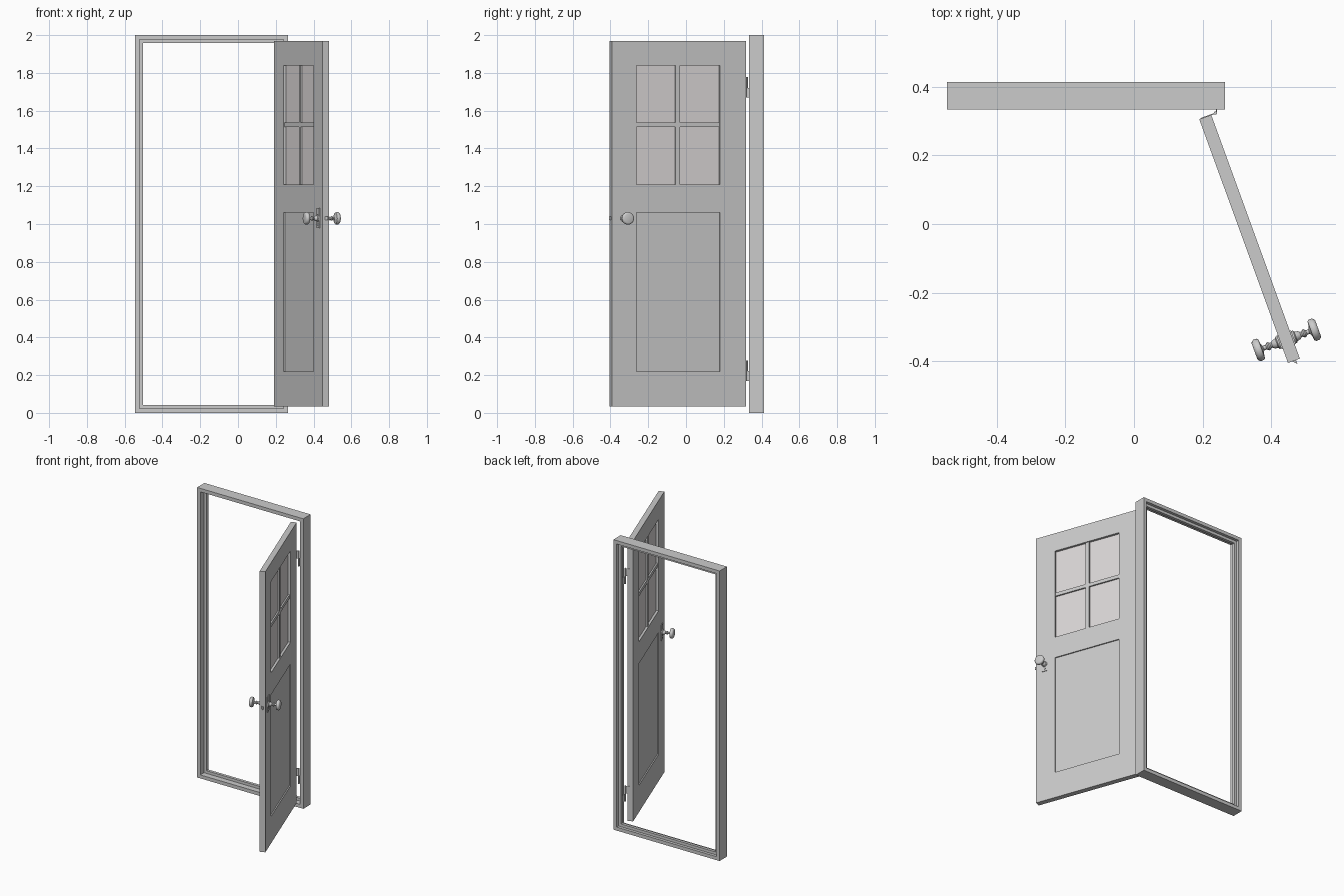
import bpy, bmesh
from math import radians, pi, cos, sin
from mathutils import Matrix, Vector

if "Cube" in bpy.data.objects:
    bpy.data.objects.remove(bpy.data.objects["Cube"])

# door space: x runs from hinge edge to free edge, y through the thickness
DOOR = Matrix.Translation((0.19, 0.305, 0)) @ Matrix.Rotation(radians(-70), 4, 'Z')
W, T, Z0, Z1 = 0.755, 0.037, 0.035, 1.97
ID = Matrix.Identity(4)


def finish(name, bm, mat):
    bmesh.ops.recalc_face_normals(bm, faces=bm.faces)
    me = bpy.data.meshes.new(name)
    bm.to_mesh(me)
    bm.free()
    ob = bpy.data.objects.new(name, me)
    ob.matrix_world = mat
    bpy.context.collection.objects.link(ob)
    return ob


def smooth(ob):
    bpy.ops.object.select_all(action='DESELECT')
    ob.select_set(True)
    bpy.context.view_layer.objects.active = ob
    bpy.ops.object.shade_smooth_by_angle(angle=radians(35))


def box(name, x, y, z, mat=DOOR):
    bm = bmesh.new()
    bmesh.ops.create_cube(bm, size=1)
    for v in bm.verts:
        v.co = Vector([(a + b) / 2 + c * (b - a) for (a, b), c in zip((x, y, z), v.co)])
    return finish(name, bm, mat)


def lathe(name, profile, mat, steps=32):
    """Revolve (radius, height) points about local z."""
    bm = bmesh.new()
    vs = [bm.verts.new((r, 0, h)) for r, h in profile]
    es = [bm.edges.new(p) for p in zip(vs, vs[1:])]
    bmesh.ops.spin(bm, geom=vs + es, axis=(0, 0, 1), cent=(0, 0, 0),
                   steps=steps, angle=2 * pi, use_duplicate=False)
    bmesh.ops.remove_doubles(bm, verts=bm.verts, dist=1e-5)
    ob = finish(name, bm, mat)
    smooth(ob)
    return ob


# door frame: stepped profile (inset, y) swept round a rectangle
profile = [(0, 0.333), (0.024, 0.333), (0.024, 0.373), (0.043, 0.373),
           (0.043, 0.393), (0.024, 0.393), (0.024, 0.413), (0, 0.413)]
bm = bmesh.new()
rings = []
for x, sx, z, sz in ((-0.545, 1, 0, 1), (0.265, -1, 0, 1), (0.265, -1, 2, -1), (-0.545, 1, 2, -1)):
    rings.append([bm.verts.new((x + sx * i, y, z + sz * i)) for i, y in profile])
for k in range(4):
    a, b = rings[k], rings[(k + 1) % 4]
    for i in range(len(profile)):
        j = (i + 1) % len(profile)
        bm.faces.new((a[i], a[j], b[j], b[i]))
finish("door_frame", bm, ID)

# stiles and rails
UA, UB = 0.147, 0.617
box("hinge_stile", (0, UA), (0, T), (Z0, Z1))
box("lock_stile", (UB, W), (0, T), (Z0, Z1))
for name, z in (("bottom_rail", (Z0, 0.22)), ("middle_rail", (1.06, 1.21)), ("top_rail", (1.84, Z1))):
    box(name, (UA, UB), (0, T), z)

# lower panel, glazing bars and glass
box("lower_panel", (UA, UB), (0.008, T - 0.008), (0.22, 1.06))
um, zm = (UA + UB) / 2, 1.525
box("vertical_glazing_bar", (um - 0.012, um + 0.012), (0.006, T - 0.006), (1.21, 1.84))
box("horizontal_glazing_bar", (UA, UB), (0.006, T - 0.006), (zm - 0.012, zm + 0.012))
glass = bpy.data.materials.new("glass")
glass.diffuse_color = (0.72, 0.69, 0.69, 1)
glass.use_nodes = True
glass.node_tree.nodes["Principled BSDF"].inputs["Base Color"].default_value = glass.diffuse_color
pane = box("window_glass", (UA, UB), (0.016, 0.021), (1.21, 1.84))
pane.data.materials.append(glass)

# knobs, backplates and keyhole bosses on both faces
KU, KZ = 0.69, 1.03
knob = [(0, 0.003), (0.019, 0.003), (0.019, 0.008), (0.015, 0.011), (0.012, 0.022), (0.008, 0.026),
        (0.008, 0.03), (0.012, 0.035), (0.012, 0.039), (0.007, 0.044), (0.007, 0.052),
        (0.014, 0.056), (0.030, 0.058), (0.033, 0.063), (0.033, 0.072), (0.029, 0.078),
        (0.024, 0.08), (0, 0.08)]
boss = [(0, 0), (0.006, 0), (0.006, 0.006), (0, 0.006)]
for side, y, s in (("outer", T, 1), ("inner", 0, -1)):
    box(side + "_backplate", (KU - 0.021, KU + 0.021), sorted((y, y + s * 0.004)), (0.98, 1.085))
    turn = Matrix.Rotation(-s * pi / 2, 4, 'X')
    lathe(side + "_knob", knob, DOOR @ Matrix.Translation((KU, y, KZ)) @ turn)
    lathe(side + "_keyhole_boss", boss, DOOR @ Matrix.Translation((KU, y, 0.997)) @ turn, 16)

# wedge latch in the free edge
bm = bmesh.new()
tri = [(W - 0.002, 0.012), (W + 0.013, 0.025), (W - 0.002, 0.025)]
lo, hi = ([bm.verts.new((x, y, z)) for x, y in tri] for z in (1.02, 1.04))
bm.faces.new(lo)
bm.faces.new(hi)
for i in range(3):
    j = (i + 1) % 3
    bm.faces.new((lo[i], lo[j], hi[j], hi[i]))
finish("latch", bm, ID @ DOOR)

# hinges: upper knuckle joined to the door, lower knuckle to the frame
px, py = 0.237, 0.323
local = DOOR.inverted() @ Vector((px, py, 0))
for name, z in (("lower", 0.17), ("upper", 1.67)):
    lathe(name + "_hinge_pin", [(0, 0), (0.005, 0), (0.005, 0.107), (0, 0.107)],
          Matrix.Translation((px, py, z)), 16)
    box(name + "_hinge_door_leaf", (-0.002, 0.001), (0.004, local.y), (z + 0.053, z + 0.105))
    box(name + "_hinge_frame_leaf", (px + 0.001, px + 0.004), (py, 0.37), (z, z + 0.051), ID)
